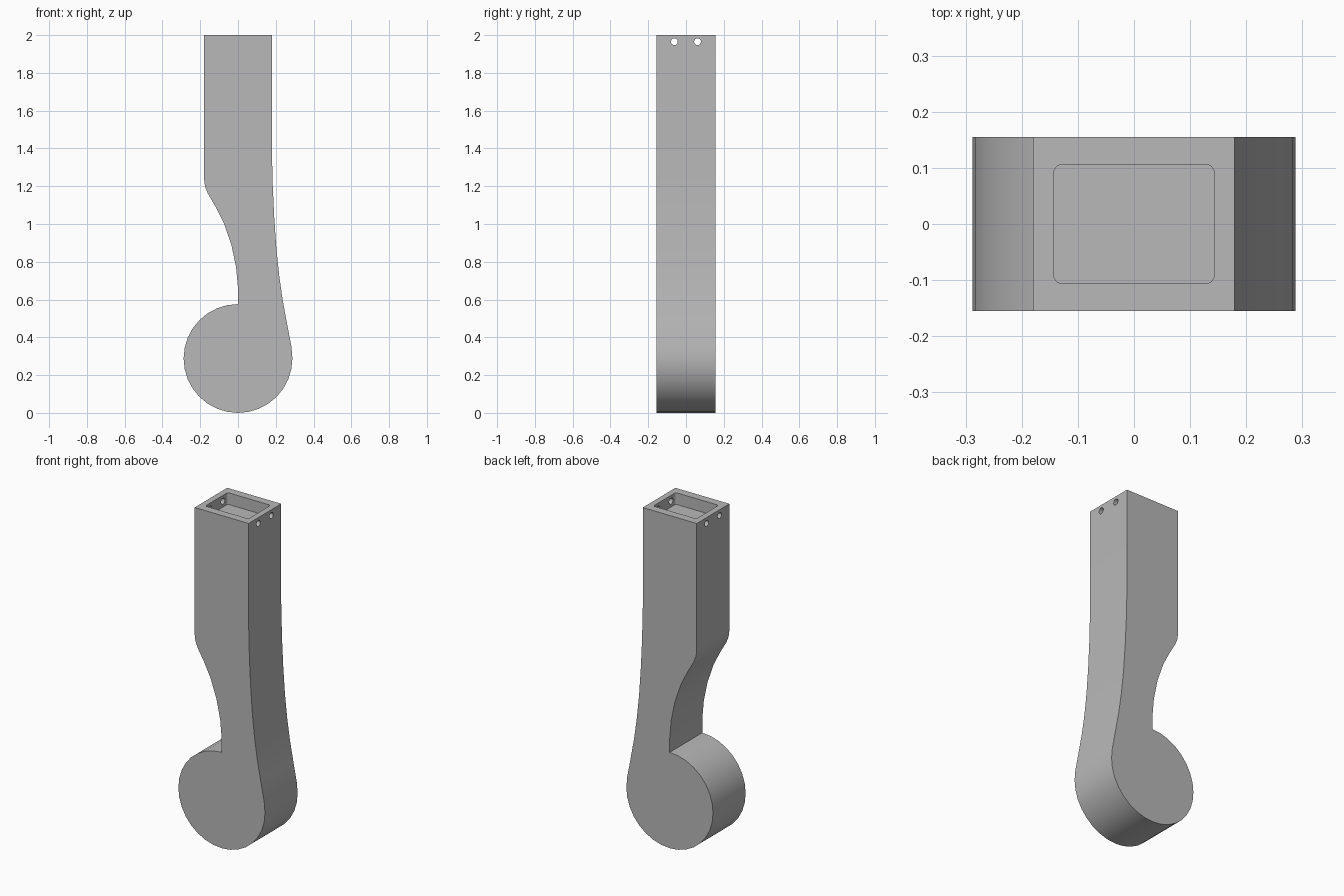
import bpy
import bmesh
from math import cos, sin, pi, radians
from mathutils import Vector

if "Cube" in bpy.data.objects:
    bpy.data.objects.remove(bpy.data.objects["Cube"], do_unlink=True)

HALF_DEPTH = 0.155
DISC_R = 0.288
POCKET_DEPTH = 0.07

grey = bpy.data.materials.new("plain grey")
grey.use_nodes = True
grey.diffuse_color = (0.48, 0.48, 0.48, 1)
grey.node_tree.nodes["Principled BSDF"].inputs["Base Color"].default_value = grey.diffuse_color


def prism(name, outline, direction):
    """Extrude a closed outline of 3D points along a direction."""
    bm = bmesh.new()
    face = bm.faces.new([bm.verts.new(p) for p in outline])
    moved = bmesh.ops.extrude_face_region(bm, geom=[face])["geom"]
    bmesh.ops.translate(bm, vec=Vector(direction),
                        verts=[g for g in moved if isinstance(g, bmesh.types.BMVert)])
    bmesh.ops.recalc_face_normals(bm, faces=bm.faces)
    mesh = bpy.data.meshes.new(name)
    bm.to_mesh(mesh)
    bm.free()
    mesh.materials.append(grey)
    obj = bpy.data.objects.new(name, mesh)
    bpy.context.collection.objects.link(obj)
    return obj


def arc(cx, cy, r, start, end, steps):
    angles = [radians(start + (end - start) * i / steps) for i in range(steps + 1)]
    return [(cx + r * cos(a), cy + r * sin(a)) for a in angles]


# Arm with a round foot: left edge down, around the disc, right edge up
left_edge = [(-0.18, 2), (-0.18, 1.24), (-0.175, 1.2), (-0.16, 1.162), (-0.118, 1.09),
             (-0.075, 1.005), (-0.035, 0.89), (-0.01, 0.77), (0, 0.66)]
disc = arc(0, DISC_R, DISC_R, 90, 360, 24)
right_edge = [(0.283, 0.35), (0.26, 0.47), (0.236, 0.6), (0.219, 0.72), (0.204, 0.86),
              (0.192, 1.03), (0.184, 1.2), (0.179, 1.4), (0.179, 2)]
profile = left_edge + disc + right_edge
arm = prism("arm", [(x, -HALF_DEPTH, z) for x, z in profile], (0, 2 * HALF_DEPTH, 0))

# Rounded rectangular pocket in the top
corner = 0.015
pocket_outline = []
for sx, sy, start in ((1, 1, 0), (-1, 1, 90), (-1, -1, 180), (1, -1, 270)):
    pocket_outline += arc(sx * (0.143 - corner), sy * (0.106 - corner),
                          corner, start, start + 90, 6)
cutters = [prism("pocket_cutter", [(x, y, 2 - POCKET_DEPTH) for x, y in pocket_outline],
                 (0, 0, 0.2))]

# Two pin holes through both side walls
for y in (-0.062, 0.061):
    bpy.ops.mesh.primitive_cylinder_add(vertices=24, radius=0.018, depth=1,
                                        location=(0, y, 1.965), rotation=(0, pi / 2, 0))
    hole = bpy.context.object
    hole.name = "pin_hole_cutter"
    hole.data.materials.append(grey)
    cutters.append(hole)

bpy.ops.object.select_all(action="DESELECT")
arm.select_set(True)
bpy.context.view_layer.objects.active = arm
for cutter in cutters:
    cutter.hide_render = True
    cut = arm.modifiers.new("cut", "BOOLEAN")
    cut.operation = "DIFFERENCE"
    cut.solver = "EXACT"
    cut.object = cutter
    bpy.ops.object.modifier_apply(modifier=cut.name)
    bpy.data.objects.remove(cutter, do_unlink=True)

bpy.ops.object.shade_smooth_by_angle(angle=radians(30))
